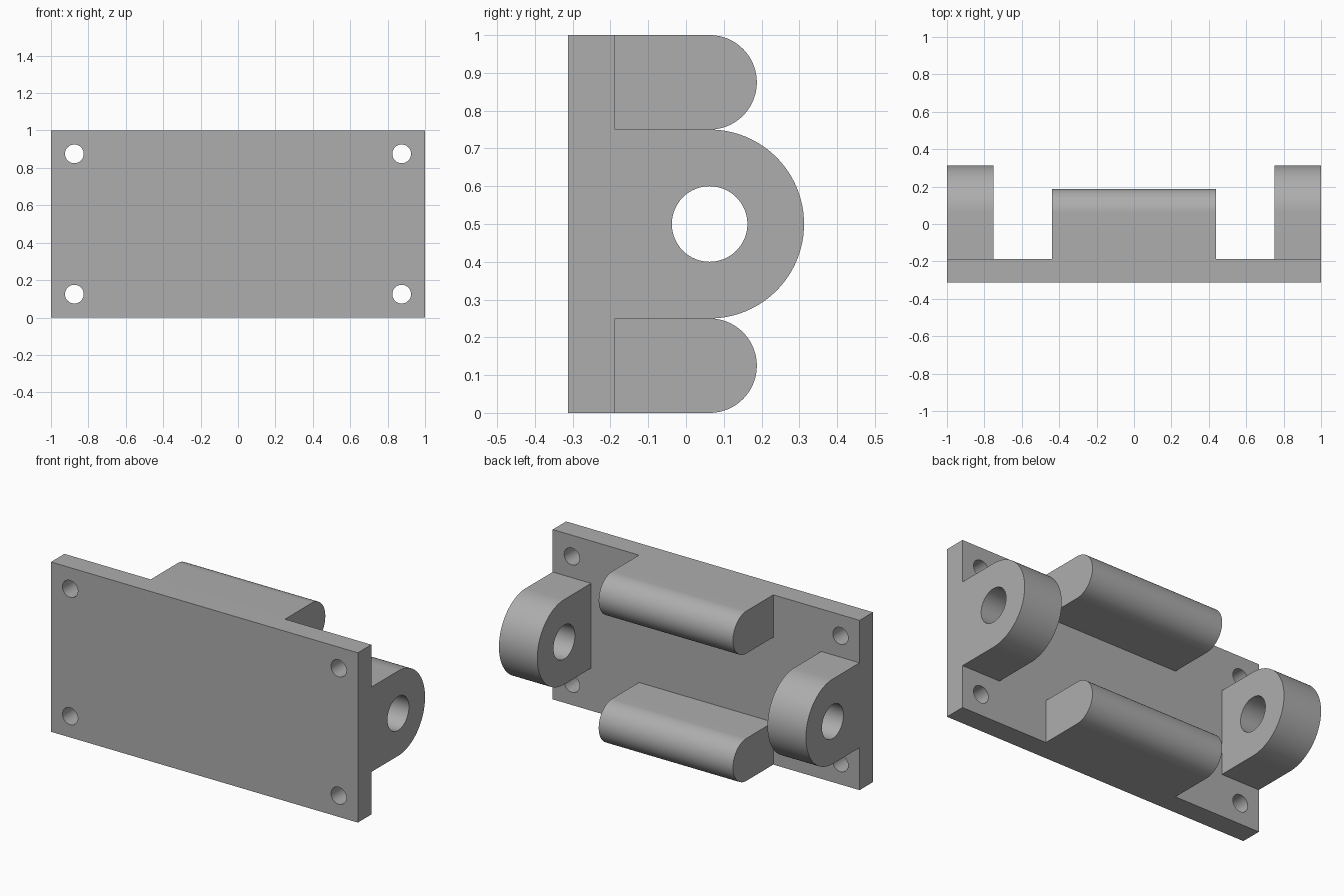
import bpy
import bmesh
from math import sin, cos, pi, radians
from mathutils import Matrix

if "Cube" in bpy.data.objects:
    bpy.data.objects.remove(bpy.data.objects["Cube"], do_unlink=True)

GREY = (0.42, 0.42, 0.42, 1)
grey = bpy.data.materials.new("plain grey")
grey.use_nodes = True
grey.diffuse_color = GREY
grey.node_tree.nodes["Principled BSDF"].inputs["Base Color"].default_value = GREY

FRONT, PLATE_BACK, ARC_Y = -0.3125, -0.1875, 0.0625


def finish(name, bm):
    bmesh.ops.recalc_face_normals(bm, faces=bm.faces)
    mesh = bpy.data.meshes.new(name)
    bm.to_mesh(mesh)
    bm.free()
    mesh.materials.append(grey)
    obj = bpy.data.objects.new(name, mesh)
    bpy.context.collection.objects.link(obj)
    return obj


def extrude_x(name, outline, x0, x1):
    """Extrude a (y, z) outline from x0 to x1."""
    bm = bmesh.new()
    face = bm.faces.new([bm.verts.new((x0, y, z)) for y, z in outline])
    grown = bmesh.ops.extrude_face_region(bm, geom=[face])["geom"]
    verts = [v for v in grown if isinstance(v, bmesh.types.BMVert)]
    bmesh.ops.translate(bm, verts=verts, vec=(x1 - x0, 0, 0))
    return finish(name, bm)


def round_ended(name, x0, x1, z, radius, steps=48):
    """Block standing on the plate with a half-round back end."""
    arc = [(ARC_Y + radius * cos(a), z + radius * sin(a))
           for a in (pi * i / steps - pi / 2 for i in range(steps + 1))]
    return extrude_x(name, [(PLATE_BACK, z + radius), (PLATE_BACK, z - radius)] + arc, x0, x1)


def hole_cutter(name, location, radius, depth, axis):
    bm = bmesh.new()
    turn = Matrix.Rotation(pi / 2, 4, "Y" if axis == "X" else "X")
    bmesh.ops.create_cone(bm, cap_ends=True, segments=64, radius1=radius, radius2=radius,
                          depth=depth, matrix=Matrix.Translation(location) @ turn)
    obj = finish(name, bm)
    obj.hide_render = True
    return obj


def combine(target, other, operation):
    mod = target.modifiers.new(operation.lower(), "BOOLEAN")
    mod.operation = operation
    mod.solver = "EXACT"
    mod.object = other
    bpy.ops.object.select_all(action="DESELECT")
    target.select_set(True)
    bpy.context.view_layer.objects.active = target
    bpy.ops.object.modifier_apply(modifier=mod.name)
    bpy.data.objects.remove(other, do_unlink=True)


# Mounting plate
bracket = extrude_x("mounting_bracket",
                    [(FRONT, 0), (PLATE_BACK, 0), (PLATE_BACK, 1), (FRONT, 1)], -1, 1)

# Rounded rails along the bottom and top edges
for name, z in (("lower_rail", 0.125), ("upper_rail", 0.875)):
    combine(bracket, round_ended(name, -0.4375, 0.4375, z, 0.125), "UNION")

# Pivot lugs at both ends, each with a cross bore
for name, x in (("right_lug", -0.875), ("left_lug", 0.875)):
    lug = round_ended(name, x - 0.125, x + 0.125, 0.5, 0.25)
    combine(lug, hole_cutter("lug_bore", (x, ARC_Y, 0.5), 0.1, 0.5, "X"), "DIFFERENCE")
    combine(bracket, lug, "UNION")

# Screw holes in the plate corners
for x in (-0.875, 0.875):
    for z in (0.125, 0.875):
        cutter = hole_cutter("screw_hole", (x, -0.25, z), 0.05, 0.3, "Y")
        combine(bracket, cutter, "DIFFERENCE")

# Smooth curved faces, crisp edges
bpy.ops.object.select_all(action="DESELECT")
bracket.select_set(True)
bpy.context.view_layer.objects.active = bracket
bpy.ops.object.shade_smooth_by_angle(angle=radians(30))
